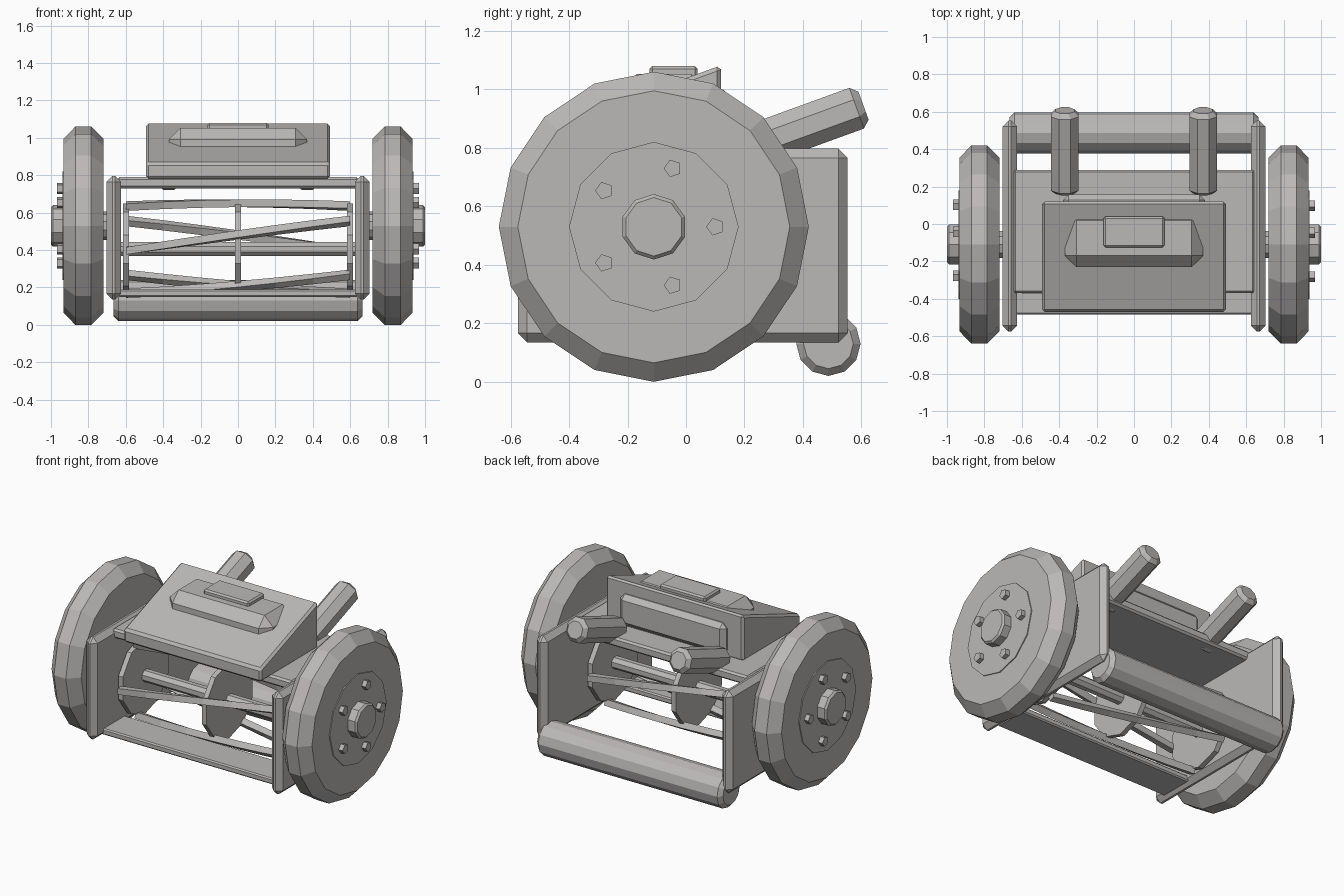
import bpy, bmesh, math
from mathutils import Vector, Matrix

if "Cube" in bpy.data.objects:
    bpy.data.objects.remove(bpy.data.objects["Cube"])

grey = bpy.data.materials.new("warm_grey")
grey.diffuse_color = (0.5, 0.485, 0.475, 1)
grey.use_nodes = True
grey.node_tree.nodes["Principled BSDF"].inputs["Base Color"].default_value = grey.diffuse_color


def finish(name, bm):
    bmesh.ops.recalc_face_normals(bm, faces=bm.faces)
    me = bpy.data.meshes.new(name)
    bm.to_mesh(me)
    bm.free()
    me.materials.append(grey)
    ob = bpy.data.objects.new(name, me)
    bpy.context.collection.objects.link(ob)
    return ob


def box(name, lo, hi, bevel=0.0):
    bm = bmesh.new()
    bmesh.ops.create_cube(bm, size=1)
    for v in bm.verts:
        v.co = Vector([lo[i] + (v.co[i] + 0.5) * (hi[i] - lo[i]) for i in range(3)])
    if bevel:
        bmesh.ops.bevel(bm, geom=bm.edges[:], offset=bevel, segments=1, affect='EDGES')
    return finish(name, bm)


def lathe(name, profile, sides, start, direction=(1, 0, 0), phase=0.0):
    """Capped faceted solid: profile of (distance, radius) along a direction."""
    d = Vector(direction).normalized()
    u = Vector((0, 0, 1)) if abs(d.x) > 0.9 else Vector((1, 0, 0))
    w = d.cross(u)
    bm = bmesh.new()
    rings = []
    for t, r in profile:
        rings.append([bm.verts.new(Vector(start) + d * t
                      + u * r * math.cos(phase + k * math.tau / sides)
                      + w * r * math.sin(phase + k * math.tau / sides))
                      for k in range(sides)])
    for a, b in zip(rings, rings[1:]):
        for k in range(sides):
            n = (k + 1) % sides
            bm.faces.new((a[k], a[n], b[n], b[k]))
    bm.faces.new(rings[0])
    bm.faces.new(rings[-1])
    return finish(name, bm)


def prism(name, profile, half_width, bevel):
    """Side profile of (y, z) points stretched across x."""
    bm = bmesh.new()
    face = bm.faces.new([bm.verts.new((-half_width, y, z)) for y, z in profile])
    new = bmesh.ops.extrude_face_region(bm, geom=[face])["geom"]
    for v in new:
        if isinstance(v, bmesh.types.BMVert):
            v.co.x = half_width
    bmesh.ops.recalc_face_normals(bm, faces=bm.faces)
    bmesh.ops.bevel(bm, geom=bm.edges[:], offset=bevel, segments=1, affect='EDGES')
    return finish(name, bm)


WY, WZ = -0.11, 0.53   # wheel axle
RY, RZ = -0.11, 0.405  # reel axle

for side, s in (("left", -1), ("right", 1)):
    out = (s, 0, 0)
    # Wheel with chamfered tread, hub plate, cap and five bolts
    lathe(side + "_wheel", [(0.72, 0.465), (0.785, 0.53), (0.87, 0.53), (0.932, 0.465)],
          16, (0, WY, WZ), out)
    lathe(side + "_hub_plate", [(0.9, 0.29), (0.938, 0.29)], 12, (0, WY, WZ), out)
    lathe(side + "_hub_cap", [(0.9, 0.112), (0.988, 0.112), (1.0, 0.1)], 10, (0, WY, WZ), out)
    lathe(side + "_axle", [(0.66, 0.075), (0.75, 0.075)], 10, (0, WY, WZ), out)
    for k in range(5):
        a = k * math.tau / 5
        lathe(f"{side}_bolt_{k + 1}", [(0.92, 0.031), (0.967, 0.031)], 5,
              (0, WY + 0.21 * math.cos(a), WZ + 0.21 * math.sin(a)), out, math.pi / 2)
    # Side plate
    x0, x1 = sorted((s * 0.625, s * 0.703))
    box(side + "_side_plate", (x0, -0.575, 0.135), (x1, 0.553, 0.797), 0.032)
    # Slanted handle stub
    lathe(side + "_handle", [(0, 0.055), (0.02, 0.08), (0.44, 0.08), (0.465, 0.055)], 8,
          (s * 0.37, 0.17, 0.785), (0, 0.94, 0.342), math.pi / 8)

# Deck, lower cutter plate and rear roller
box("deck", (-0.645, -0.37, 0.73), (0.645, 0.29, 0.79), 0.012)
box("cutter_plate", (-0.64, -0.485, 0.15), (0.64, -0.26, 0.19), 0.008)
lathe("rear_roller", [(-0.665, 0.085), (-0.64, 0.11), (0.64, 0.11), (0.665, 0.085)],
      12, (0, 0.487, 0.13))

# Engine hood with back panel, raised top panel and lid
prism("hood", [(-0.47, 0.78), (0.12, 0.78), (0.12, 1.082), (-0.47, 0.867)], 0.492, 0.014)
box("hood_back_panel", (-0.38, 0.05, 0.80), (0.38, 0.157, 1.0), 0.03)
box("hood_top_panel", (-0.37, -0.23, 0.86), (0.37, 0.08, 1.053), 0.062)
box("hood_lid", (-0.163, -0.125, 1.03), (0.163, 0.04, 1.08), 0.01)

# Reel: axle, three discs and five twisted blades
lathe("reel_axle", [(-0.65, 0.04), (0.65, 0.04)], 8, (0, RY, RZ), phase=math.pi / 8)
for name, x in (("left", -0.6), ("middle", 0), ("right", 0.6)):
    lathe(name + "_reel_disc", [(x - 0.016, 0.245), (x + 0.016, 0.245)], 10, (0, RY, RZ))
for k in range(5):
    bm = bmesh.new()
    rings = []
    for i in range(7):
        t = i / 6 - 0.5
        a = math.radians(90 + 72 * k) + t * math.radians(40)
        rot = Matrix.Rotation(-a, 3, 'X')
        x = t * 1.2
        rings.append([bm.verts.new(Vector((x, RY, RZ)) + rot @ Vector((0, -r, w)))
                      for r, w in ((0.225, -0.02), (0.265, -0.02), (0.265, 0.02), (0.225, 0.02))])
    for a, b in zip(rings, rings[1:]):
        for j in range(4):
            n = (j + 1) % 4
            bm.faces.new((a[j], a[n], b[n], b[j]))
    bm.faces.new(rings[0])
    bm.faces.new(rings[-1])
    finish(f"reel_blade_{k + 1}", bm)
